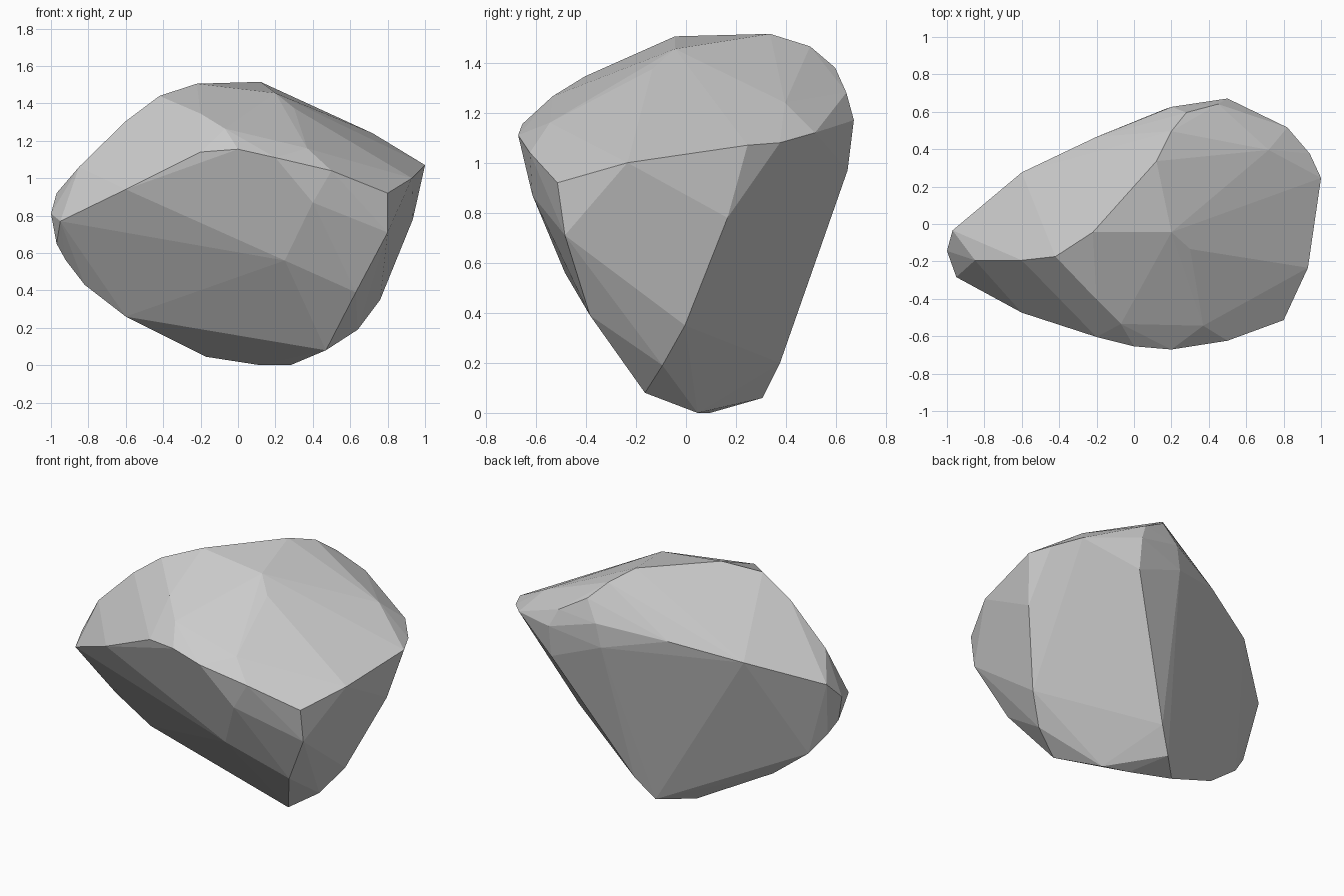
import bpy, bmesh, math
from mathutils import Vector

# Key corners of the boulder, grouped by region
crown = [(-.22,-.04,1.505), (.12,.34,1.515), (.2,-.04,1.455), (.3,-.13,1.375),
         (-.42,-.17,1.44), (-.6,-.19,1.305), (-.85,-.19,1.06), (-.07,-.53,1.265),
         (-.2,-.4,1.345), (.37,-.54,1.16), (.2,.5,1.465), (.28,.6,1.38), (.72,.4,1.24)]
rim = [(-.6,-.47,.94), (-.2,-.6,1.14), (0,-.65,1.155), (.2,-.667,1.11), (.5,-.62,1.04),
       (.8,-.51,.92), (.93,-.23,1.0), (1.0,.25,1.07), (.94,.38,1.08), (.82,.52,1.12),
       (.5,.675,1.17), (.45,.645,1.28), (.2,.63,1.25), (-.2,.47,1.18), (-.6,.28,1.08),
       (-.97,-.03,.92), (-1,-.14,.81), (-.95,-.28,.77)]
flanks = [(.935,.17,.78), (.5,.65,.97), (.17,.62,1.1), (.25,-.48,.56), (.4,-.61,.87),
          (.8,-.48,.71), (.63,-.38,.39), (-.97,-.15,.65), (-.92,-.11,.56),
          (-.82,-.06,.43), (-.6,-.02,.26)]
base = [(.64,-.09,.19), (.76,0,.35), (.1,.38,.2), (0,.31,.06), (.47,-.16,.08),
        (.28,.05,0), (.12,.1,0), (-.17,.14,.045)]

# Faceted solid wrapped round the corners
bm = bmesh.new()
for p in crown + rim + flanks + base:
    bm.verts.new(p)
bmesh.ops.convex_hull(bm, input=bm.verts[:])
loose = [v for v in bm.verts if not v.link_faces]
bmesh.ops.delete(bm, geom=loose, context='VERTS')
bmesh.ops.dissolve_limit(bm, angle_limit=math.radians(3),
                         verts=bm.verts[:], edges=bm.edges[:])
bmesh.ops.recalc_face_normals(bm, faces=bm.faces[:])

# Stand on the ground, centred
lo = Vector([min(v.co[i] for v in bm.verts) for i in range(3)])
hi = Vector([max(v.co[i] for v in bm.verts) for i in range(3)])
mid = (lo + hi) / 2
bmesh.ops.translate(bm, verts=bm.verts[:], vec=(-mid.x, -mid.y, -lo.z))

mesh = bpy.data.meshes.new("boulder")
bm.to_mesh(mesh)
bm.free()
rock = bpy.data.objects.new("boulder", mesh)
bpy.context.collection.objects.link(rock)
